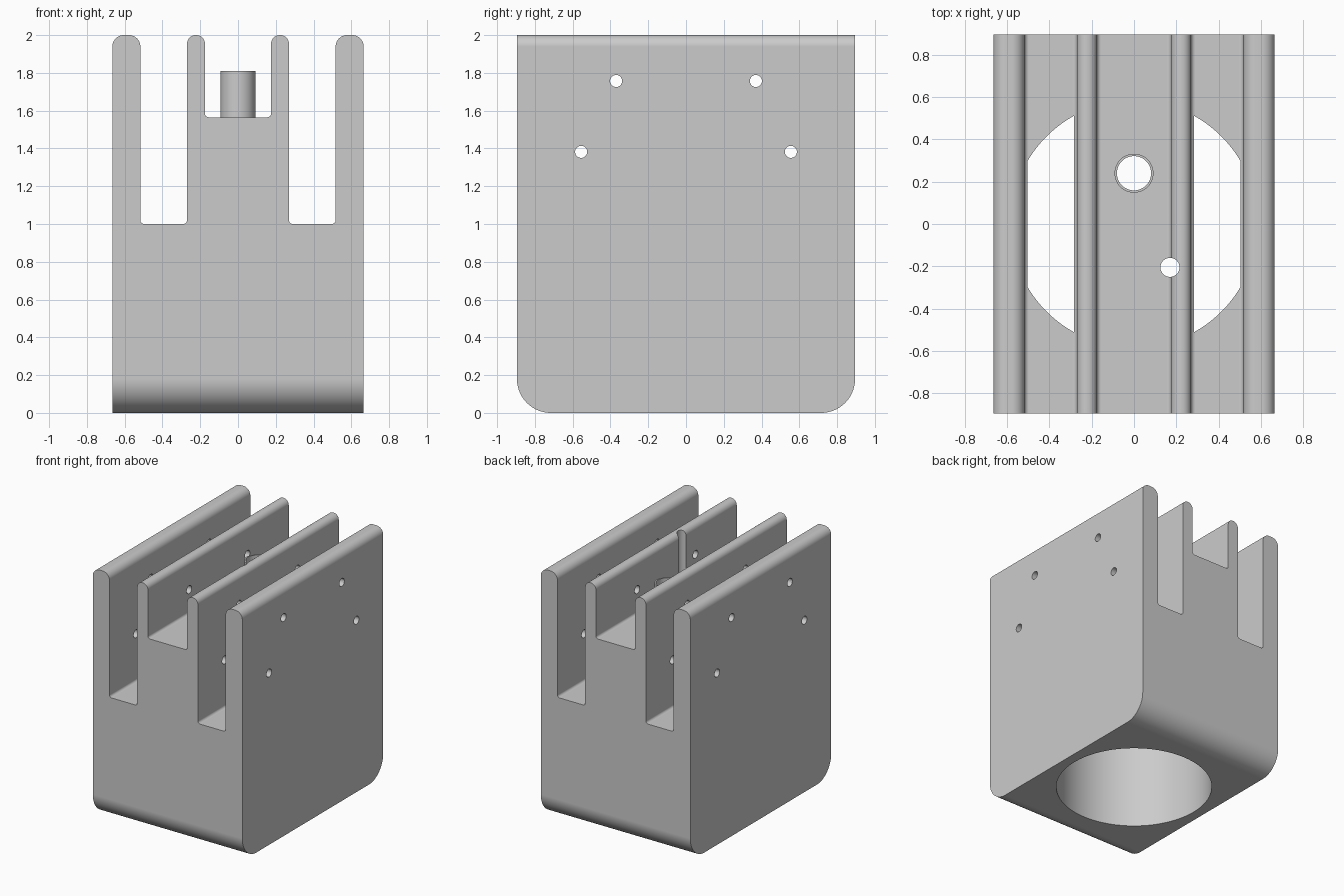
import bpy, bmesh, math
from mathutils import Vector, Matrix

if "Cube" in bpy.data.objects:
    bpy.data.objects.remove(bpy.data.objects["Cube"])

HALF_X, HALF_Y, TOP = 0.665, 0.895, 2.0


def rounded(corners, steps=10):
    """Turn (x, y, radius) corners into an outline with tangent fillets."""
    out = []
    for i, (x, y, r) in enumerate(corners):
        p = Vector((x, y))
        if r == 0:
            out.append(p)
            continue
        a = (Vector(corners[i - 1][:2]) - p).normalized()
        b = (Vector(corners[(i + 1) % len(corners)][:2]) - p).normalized()
        centre = p + (a + b) * r
        for k in range(steps + 1):
            t = k / steps * math.pi / 2
            out.append(centre - b * r * math.cos(t) - a * r * math.sin(t))
    return out


def finish(bm, name):
    bmesh.ops.recalc_face_normals(bm, faces=bm.faces)
    mesh = bpy.data.meshes.new(name)
    bm.to_mesh(mesh)
    bm.free()
    obj = bpy.data.objects.new(name, mesh)
    bpy.context.collection.objects.link(obj)
    return obj


def prism(name, outline, place, depth):
    """Extrude an outline along the vector depth; place maps 2D to 3D."""
    bm = bmesh.new()
    face = bm.faces.new([bm.verts.new(place(p)) for p in outline])
    new = bmesh.ops.extrude_face_region(bm, geom=[face])["geom"]
    verts = [v for v in new if isinstance(v, bmesh.types.BMVert)]
    bmesh.ops.translate(bm, verts=verts, vec=depth)
    return finish(bm, name)


def cylinder(name, radius, start, end, sides):
    start, end = Vector(start), Vector(end)
    axis = end - start
    turn = Vector((0, 0, 1)).rotation_difference(axis).to_matrix().to_4x4()
    bm = bmesh.new()
    bmesh.ops.create_cone(bm, cap_ends=True, segments=sides, radius1=radius,
                          radius2=radius, depth=axis.length,
                          matrix=Matrix.Translation((start + end) / 2) @ turn)
    return finish(bm, name)


def combine(target, tool, operation):
    mod = target.modifiers.new(operation.title(), 'BOOLEAN')
    mod.operation, mod.solver, mod.object = operation, 'EXACT', tool
    bpy.context.view_layer.objects.active = target
    bpy.ops.object.modifier_apply(modifier=mod.name)
    bpy.data.objects.remove(tool)


# Finned block: half of the front profile, mirrored
half = [(0.175, 1.565, 0.02), (0.175, TOP, 0.046), (0.27, TOP, 0.046),
        (0.27, 1.0, 0.02), (0.517, 1.0, 0.02), (0.517, TOP, 0.06),
        (HALF_X, TOP, 0.06), (HALF_X, 0, 0)]
profile = half + [(-x, z, r) for x, z, r in reversed(half)]
block = prism("finned_block", rounded(profile),
              lambda p: (p.x, -HALF_Y, p.y), (0, 2 * HALF_Y, 0))

# Rounded lower front and back edges
side = [(-HALF_Y, 0, 0.18), (HALF_Y, 0, 0.18),
        (HALF_Y, TOP + 0.1, 0), (-HALF_Y, TOP + 0.1, 0)]
combine(block, prism("side_outline", rounded(side, 20),
                     lambda p: (-1, p.x, p.y), (2, 0, 0)), 'INTERSECT')

# Short tube standing in the middle channel
combine(block, cylinder("tube", 0.092, (0, 0.24, 1.5), (0, 0.24, 1.81), 48), 'UNION')

# Large bore from below, opening into the outer channels
combine(block, cylinder("bore", 0.585, (0, 0, -0.1), (0, 0, 1.001), 128), 'DIFFERENCE')

# Vertical passages: through the tube and along the inner fin
for x, y, r in [(0, 0.24, 0.081), (0.17, -0.205, 0.045)]:
    combine(block, cylinder("passage", r, (x, y, 0.8), (x, y, 2.2), 48), 'DIFFERENCE')

# Cross holes running through every fin
for s in (-1, 1):
    for y, z in [(0.37, 1.757), (0.555, 1.382)]:
        combine(block, cylinder("cross_hole", 0.032, (-1, s * y, z), (1, s * y, z), 32),
                'DIFFERENCE')

# Single grey material
grey = bpy.data.materials.new("light_grey")
grey.use_nodes = True
colour = (0.6, 0.6, 0.6, 1)
grey.diffuse_color = colour
grey.node_tree.nodes["Principled BSDF"].inputs["Base Color"].default_value = colour
block.data.materials.clear()
block.data.materials.append(grey)

# Smooth fillets and bores, crisp edges elsewhere
bpy.ops.object.select_all(action='DESELECT')
block.select_set(True)
bpy.context.view_layer.objects.active = block
bpy.ops.object.shade_smooth_by_angle(angle=math.radians(30))
weighted = block.modifiers.new("Weighted Normals", 'WEIGHTED_NORMAL')
weighted.keep_sharp = True
